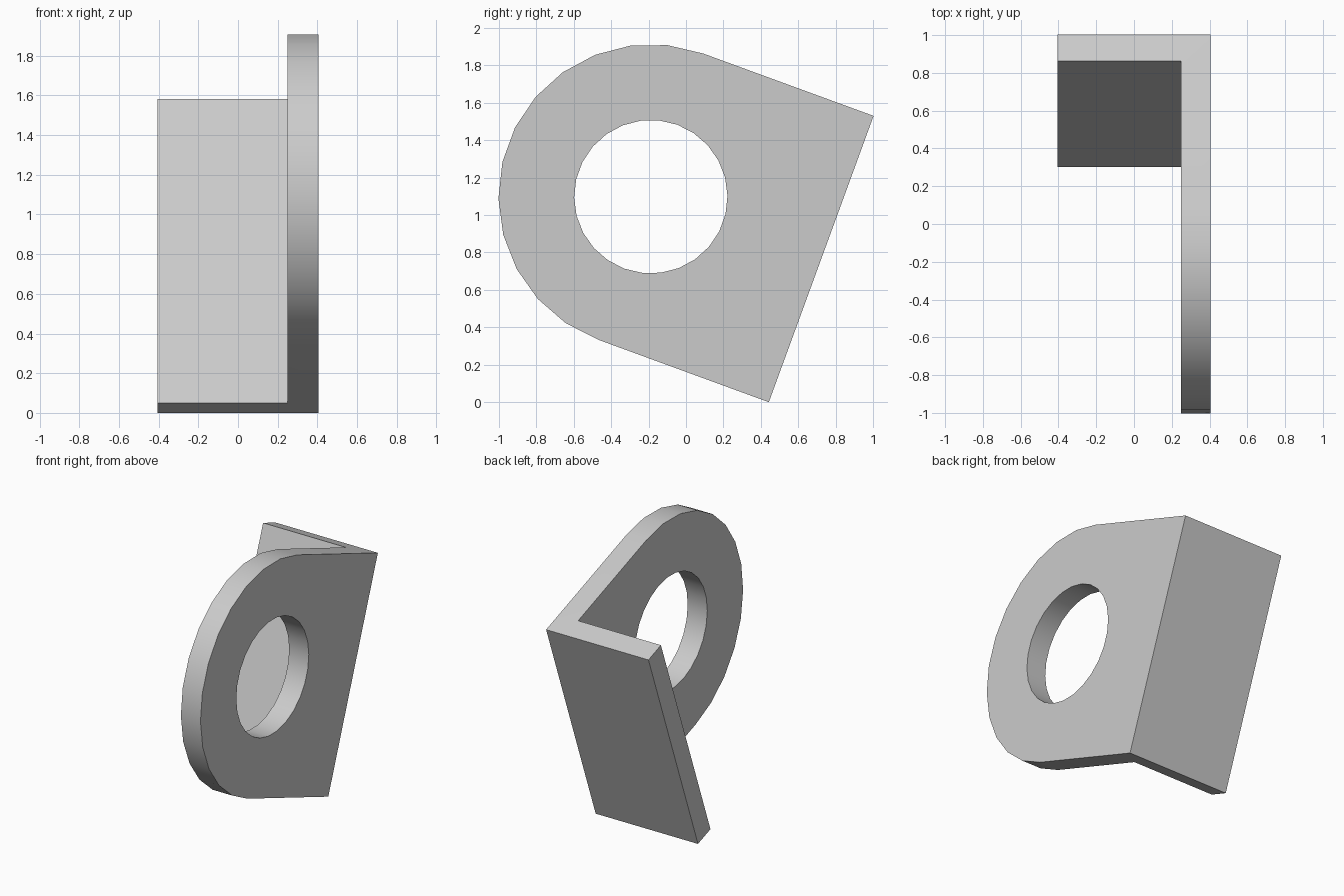
import bpy, bmesh
from math import pi, sin, cos, radians
from mathutils import Matrix

if "Cube" in bpy.data.objects:
    bpy.data.objects.remove(bpy.data.objects["Cube"])

HALF_X = 0.405        # half width of the flange
PLATE_X = 0.25        # inner face of the ring plate
RADIUS = 0.815        # rounded end of the plate
HOLE = 0.41           # hole radius
REACH = 0.97          # hole centre to outer flange face
THICK = 0.15          # flange thickness
STEPS = 13            # segments per half circle

# Bracket leans about its hole centre
lean = Matrix.Translation((0, -0.188, 1.098)) @ Matrix.Rotation(radians(-20.1), 4, 'X')

grey = bpy.data.materials.new("light_grey")
grey.use_nodes = True
colour = (0.6, 0.6, 0.6, 1)
grey.diffuse_color = colour
grey.node_tree.nodes["Principled BSDF"].inputs["Base Color"].default_value = colour


def prism(name, outline, x0, x1):
    """Extrude a (y, z) outline along x and lean it."""
    bm = bmesh.new()
    face = bm.faces.new([bm.verts.new((x0, y, z)) for y, z in outline])
    new = bmesh.ops.extrude_face_region(bm, geom=[face])["geom"]
    moved = [v for v in new if isinstance(v, bmesh.types.BMVert)]
    bmesh.ops.translate(bm, verts=moved, vec=(x1 - x0, 0, 0))
    bmesh.ops.recalc_face_normals(bm, faces=bm.faces)
    bmesh.ops.transform(bm, matrix=lean, verts=bm.verts)
    mesh = bpy.data.meshes.new(name)
    bm.to_mesh(mesh)
    bm.free()
    mesh.materials.append(grey)
    obj = bpy.data.objects.new(name, mesh)
    bpy.context.collection.objects.link(obj)
    return obj


def arc(radius, count, steps):
    return [(radius * cos(pi / 2 + pi * i / steps), radius * sin(pi / 2 + pi * i / steps))
            for i in range(count)]


# Full-width block with one rounded end
bracket = prism("angle_bracket",
                arc(RADIUS, STEPS + 1, STEPS) + [(REACH, -RADIUS), (REACH, RADIUS)],
                -HALF_X, HALF_X)

# Cutters: the open space beside the plate, and the round hole
inner = REACH - THICK
space = prism("space_cutter", [(-2, -2), (inner, -2), (inner, 2), (-2, 2)], -1, PLATE_X)
hole = prism("hole_cutter", arc(HOLE, 2 * STEPS, STEPS), 0, 1)

bpy.context.view_layer.objects.active = bracket
bracket.select_set(True)
for cutter in (space, hole):
    mod = bracket.modifiers.new(cutter.name, 'BOOLEAN')
    mod.operation = 'DIFFERENCE'
    mod.solver = 'EXACT'
    mod.object = cutter
    bpy.ops.object.modifier_apply(modifier=mod.name)
    bpy.data.objects.remove(cutter)

# Smooth rounded edges, crisp corners
bpy.ops.object.shade_smooth_by_angle(angle=radians(30))
